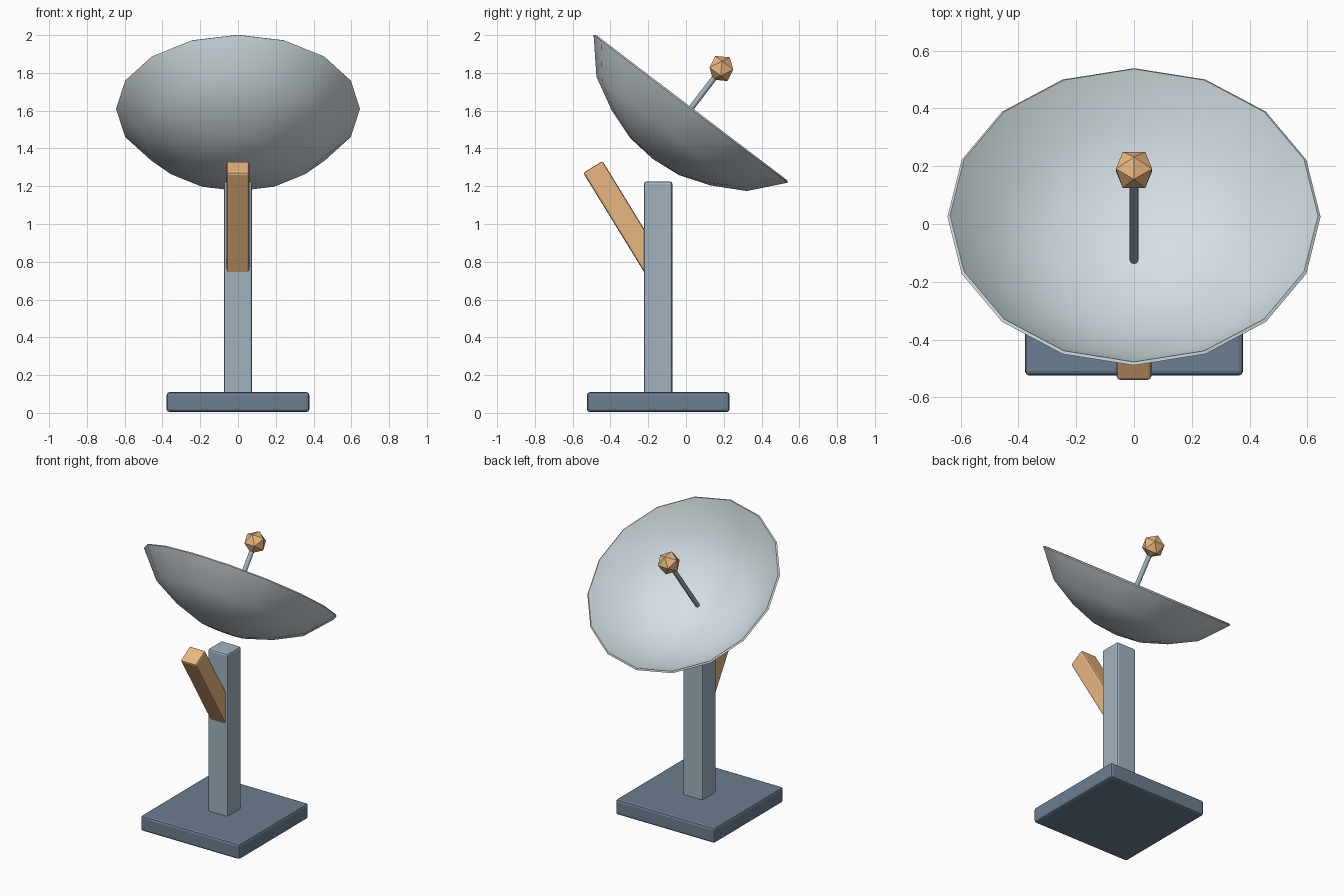
import bpy
from math import sin, cos, pi
from mathutils import Vector

if "Cube" in bpy.data.objects:
    bpy.data.objects.remove(bpy.data.objects["Cube"])

TILT = -0.65                                   # dish leans towards +y
RIM = Vector((0, 0.025, 1.61))                 # centre of the dish rim
AXIS = Vector((0, -sin(TILT), cos(TILT)))


def material(name, color):
    m = bpy.data.materials.new(name)
    m.diffuse_color = (*color, 1)
    m.use_nodes = True
    m.node_tree.nodes["Principled BSDF"].inputs["Base Color"].default_value = m.diffuse_color
    return m


navy = material("navy", (0.15, 0.21, 0.28))
slate = material("slate", (0.35, 0.45, 0.53))
orange = material("orange", (0.82, 0.47, 0.22))
pale = material("pale_grey", (0.66, 0.74, 0.78))


def box(name, center, size, mat, tilt=0, bevel=0.012):
    bpy.ops.mesh.primitive_cube_add(size=1, location=center, rotation=(tilt, 0, 0))
    o = bpy.context.object
    o.name = name
    o.scale = size
    bpy.ops.object.transform_apply(location=False, rotation=False, scale=True)
    b = o.modifiers.new("bevel", 'BEVEL')
    b.width, b.segments = bevel, 2
    o.data.materials.append(mat)
    return o


# base, post and slanted arm
box("base", (0, -0.147, 0.057), (0.755, 0.755, 0.105), navy, bevel=0.015)
box("post", (0, -0.147, 0.645), (0.15, 0.15, 1.16), slate)
d = Vector((0, sin(0.55), -cos(0.55)))
box("arm", Vector((0, -0.493, 1.302)) + d * 0.325, (0.12, 0.12, 0.65), orange, tilt=0.55)

# dish: thin 16-sided shell of rings around its axis
SIDES = 16
profile = [(0.646, 0), (0.5, -0.167), (0.328, -0.26), (0.163, -0.317)]
verts = [(r * cos(2 * pi * i / SIDES), r * sin(2 * pi * i / SIDES), z)
         for r, z in profile for i in range(SIDES)]
verts.append((0, 0, -0.333))
faces = []
for k in range(len(profile)):
    for i in range(SIDES):
        a, b = k * SIDES + i, k * SIDES + (i + 1) % SIDES
        if k < len(profile) - 1:
            faces.append((a, a + SIDES, b + SIDES, b))
        else:
            faces.append((a, len(verts) - 1, b))
mesh = bpy.data.meshes.new("dish")
mesh.from_pydata(verts, [], faces)
mesh.update()
dish = bpy.data.objects.new("dish", mesh)
bpy.context.collection.objects.link(dish)
dish.location = RIM
dish.rotation_euler = (TILT, 0, 0)
mesh.materials.append(pale)
# thicken towards the inside of the bowl
up = mesh.polygons[-1].normal.z > 0
s = dish.modifiers.new("shell", 'SOLIDIFY')
s.thickness = 0.012
s.offset = 1 if up else -1
bpy.ops.object.select_all(action='DESELECT')
bpy.context.view_layer.objects.active = dish
dish.select_set(True)
bpy.ops.object.modifier_apply(modifier="shell")
bpy.ops.object.shade_smooth_by_angle(angle=0.7)

# feed rod on the dish axis
bpy.ops.mesh.primitive_cylinder_add(vertices=12, radius=0.015, depth=0.52,
                                    location=RIM + AXIS * 0.01, rotation=(TILT, 0, 0))
rod = bpy.context.object
rod.name = "feed_rod"
rod.data.materials.append(slate)
bpy.ops.object.shade_smooth_by_angle(angle=0.7)

# faceted feed ball
bpy.ops.mesh.primitive_ico_sphere_add(subdivisions=1, radius=0.074)
ball = bpy.context.object
ball.name = "feed_ball"
ball.rotation_euler = (0, 0, -pi / 2)
bpy.ops.object.transform_apply(location=False, rotation=True, scale=False)
ball.location = RIM + AXIS * 0.268
ball.rotation_euler = (TILT, 0, 0)
ball.data.materials.append(orange)
